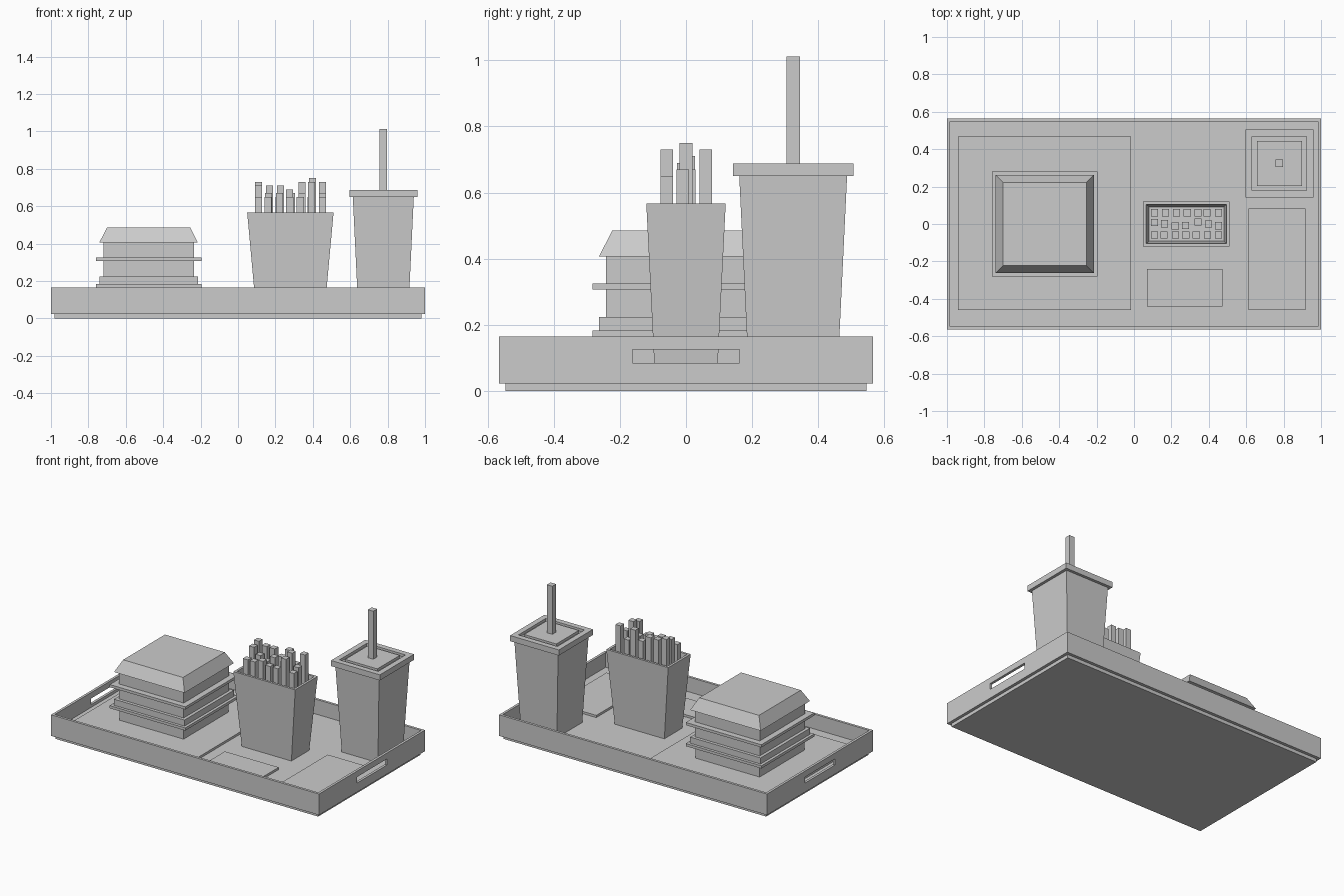
import bpy, bmesh, random

if "Cube" in bpy.data.objects:
    bpy.data.objects.remove(bpy.data.objects["Cube"])

random.seed(4)


def loft(name, cx, cy, sections):
    """Stack rectangular sections (half x, half y, z) and cap both ends."""
    bm = bmesh.new()
    rings = []
    for hx, hy, z in sections:
        rings.append([bm.verts.new((cx + sx * hx, cy + sy * hy, z))
                      for sx, sy in ((-1, -1), (1, -1), (1, 1), (-1, 1))])
    for a, b in zip(rings, rings[1:]):
        for i in range(4):
            j = (i + 1) % 4
            bm.faces.new((a[i], a[j], b[j], b[i]))
    bm.faces.new(rings[0][::-1])
    bm.faces.new(rings[-1])
    bmesh.ops.recalc_face_normals(bm, faces=bm.faces)
    mesh = bpy.data.meshes.new(name)
    bm.to_mesh(mesh)
    bm.free()
    ob = bpy.data.objects.new(name, mesh)
    bpy.context.collection.objects.link(ob)
    return ob


def box(name, x0, x1, y0, y1, z0, z1):
    hx, hy = (x1 - x0) / 2, (y1 - y0) / 2
    return loft(name, (x0 + x1) / 2, (y0 + y1) / 2, [(hx, hy, z0), (hx, hy, z1)])


FLOOR, SHEET = 0.065, 0.08

# Tray with recessed foot and hollow inside
tray = loft("tray", 0, 0, [
    (0.98, 0.545, 0), (0.98, 0.545, 0.023), (1, 0.565, 0.023), (1, 0.565, 0.165),
    (0.983, 0.548, 0.165), (0.983, 0.548, FLOOR)])

# Handle slots through both end walls
slots = box("handle_slot_cutter", -1.2, 1.2, -0.162, 0.162, 0.084, 0.125)
slots.hide_render = True
slots.hide_viewport = True
slots.display_type = 'WIRE'
cut = tray.modifiers.new("handle_slots", 'BOOLEAN')
cut.operation = 'DIFFERENCE'
cut.solver = 'EXACT'
cut.object = slots

# Paper sheets lying on the tray
box("paper_liner", -0.94, -0.015, -0.46, 0.467, FLOOR, SHEET)
box("small_napkin", 0.07, 0.472, -0.44, -0.24, FLOOR, SHEET)
box("large_napkin", 0.612, 0.916, -0.46, 0.082, FLOOR, SHEET)

# Burger layers: half width, bottom, top
for name, h, z0, z1 in (("bottom_bun", 0.24, SHEET, 0.165),
                        ("lower_cheese", 0.282, 0.165, 0.183),
                        ("lower_patty", 0.263, 0.183, 0.224),
                        ("middle_bun", 0.242, 0.224, 0.307),
                        ("upper_cheese", 0.282, 0.307, 0.325),
                        ("upper_patty", 0.242, 0.325, 0.407)):
    loft(name, -0.478, 0, [(h, h, z0), (h, h, z1)])
loft("top_bun", -0.478, 0, [(0.263, 0.263, 0.407), (0.223, 0.223, 0.485)])

# Fries carton, flared and open on top
loft("fries_carton", 0.28, 0, [
    (0.185, 0.095, FLOOR), (0.231, 0.12, 0.567),
    (0.215, 0.105, 0.567), (0.2, 0.092, 0.42)])

# Fries in three rows, front to back
rows = ((-0.058, (0.65, 0.65, 0.67, 0.65, 0.65, 0.73, 0.65)),
        (0.0, (0.71, 0.67, 0.65, 0.69, 0.67, 0.75, 0.67)),
        (0.06, (0.73, 0.71, 0.71, 0.67, 0.73, 0.65, 0.73)))
for y, tops in rows:
    for i, top in enumerate(tops):
        x = 0.109 + i * 0.0572 + random.uniform(-0.006, 0.006) * (0 < i < 6)
        yy = y + (random.uniform(-0.015, 0.015) if y == 0 and i != 5 else 0)
        loft("fry", x, yy, [(0.019, 0.019, 0.42), (0.019, 0.019, top)])

# Drink cup, lid with square groove, and straw
CX, CY = 0.777, 0.324
loft("cup", CX, CY, [(0.135, 0.135, FLOOR), (0.163, 0.163, 0.65)])
loft("cup_lid", CX, CY, [
    (0.182, 0.182, 0.65), (0.182, 0.182, 0.688), (0.145, 0.145, 0.688),
    (0.145, 0.145, 0.67), (0.12, 0.12, 0.67), (0.12, 0.12, 0.688)])
loft("straw", CX, CY, [(0.02, 0.02, 0.68), (0.02, 0.02, 1.012)])
